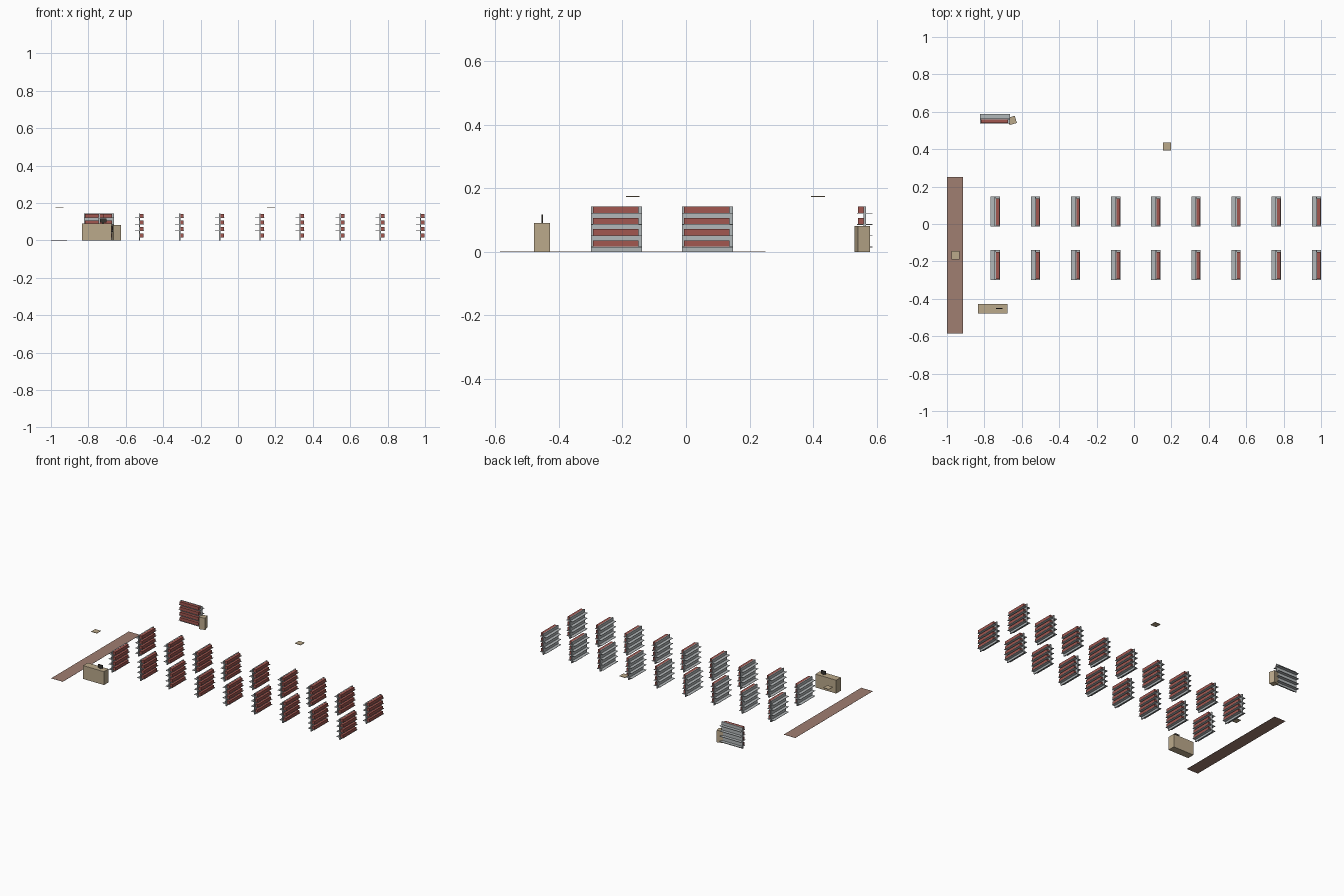
import bpy
import bmesh
from math import radians
from mathutils import Matrix, Vector

old = bpy.data.objects.get("Cube")
if old:
    bpy.data.objects.remove(old, do_unlink=True)


def material(name, rgb):
    mat = bpy.data.materials.new(name)
    mat.use_nodes = True
    mat.diffuse_color = (*rgb, 1)
    mat.node_tree.nodes["Principled BSDF"].inputs["Base Color"].default_value = (*rgb, 1)
    return mat


GREY = material("shelf grey", (0.45, 0.48, 0.49))
RED = material("book red", (0.36, 0.095, 0.08))
TAN = material("counter tan", (0.50, 0.40, 0.26))
BROWN = material("mat brown", (0.35, 0.21, 0.165))
DARK = material("screen dark", (0.04, 0.035, 0.03))


def boxes(name, items, mats, loc=(0, 0, 0), turn=0):
    """One object from boxes given as (low corner, high corner, material index)."""
    bm = bmesh.new()
    for low, high, index in items:
        low, high = Vector(low), Vector(high)
        place = Matrix.Translation((low + high) / 2) @ Matrix.Diagonal((*(high - low), 1))
        verts = bmesh.ops.create_cube(bm, size=1, matrix=place)["verts"]
        for face in {f for v in verts for f in v.link_faces}:
            face.material_index = index
    mesh = bpy.data.meshes.new(name)
    bm.to_mesh(mesh)
    bm.free()
    for mat in mats:
        mesh.materials.append(mat)
    obj = bpy.data.objects.new(name, mesh)
    obj.location = loc
    obj.rotation_euler.z = radians(turn)
    bpy.context.collection.objects.link(obj)
    return obj


# Bookshelf: upright panel, boards on both sides, rows of books on one side
HALF, DEPTH = 0.08, 0.0245
parts = [((-0.003, -HALF, 0), (0.004, HALF, 0.143), 0)]
for level in range(4):
    z = 0.014 + level * 0.0355
    parts.append(((-DEPTH, -HALF, z), (DEPTH, HALF, z + 0.002), 0))
    parts.append(((0.004, -0.074, z + 0.002), (0.0225, 0.069, z + 0.0215), 1))

# Two rows of nine bookshelves
first = None
for row, y in enumerate((-0.219, 0.067)):
    for column in range(9):
        loc = (0.9755 - column * 0.2147, y, 0)
        if first is None:
            first = boxes("bookshelf", parts, [GREY, RED], loc)
        else:
            shelf = bpy.data.objects.new("bookshelf", first.data)
            shelf.location = loc
            bpy.context.collection.objects.link(shelf)

# Shelf by the back wall, books facing the front
boxes("back_bookshelf", parts, [GREY, RED], (-0.744, 0.5625, 0), -90)

# Turned kiosk beside it
boxes("kiosk", [((-0.02, -0.02, 0), (0.02, 0.02, 0.081), 0)], [TAN], (-0.651, 0.554, 0), 16)
boxes("kiosk_screen", [((-0.022, -0.015, 0.045), (-0.02, 0.015, 0.078), 0)],
      [DARK], (-0.651, 0.554, 0), 16)

# Counter with monitor
boxes("counter", [((-0.834, -0.478, 0), (-0.677, -0.428, 0.091), 0)], [TAN])
boxes("monitor", [((-0.739, -0.455, 0.096), (-0.704, -0.449, 0.117), 0),
                  ((-0.727, -0.455, 0.091), (-0.716, -0.449, 0.096), 0)], [DARK])

# Entrance mat and hanging panels
boxes("entrance_mat", [((-1, -0.585, 0), (-0.913, 0.25, 0.001), 0)], [BROWN])
for x, y in ((-0.955, -0.167), (0.176, 0.415)):
    boxes("ceiling_panel", [((-0.0215, -0.0215, 0), (0.0215, 0.0215, 0.003), 0)],
          [TAN], (x, y, 0.172))
